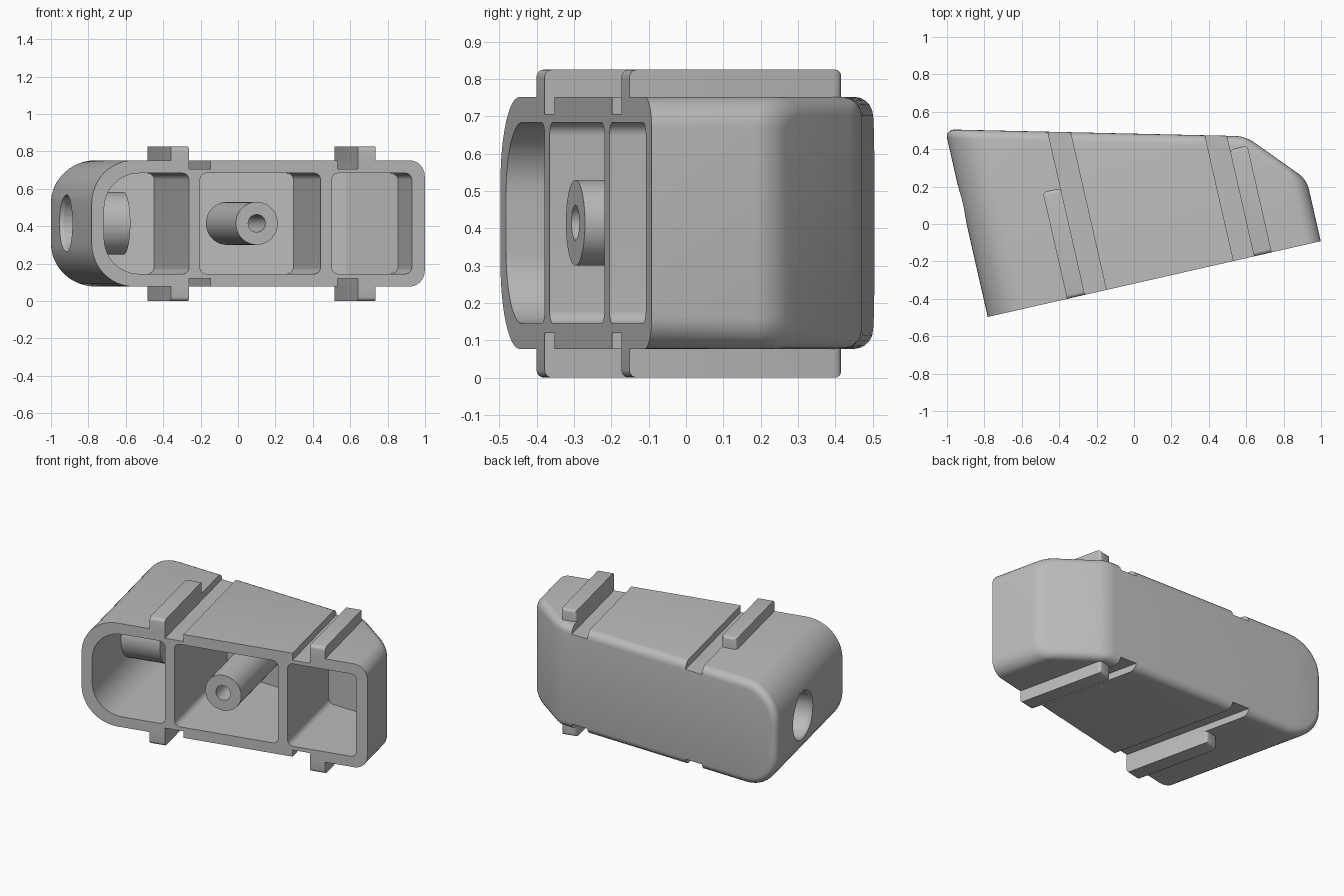
import bpy, bmesh, math
from mathutils import Vector, Matrix

if "Cube" in bpy.data.objects:
    bpy.data.objects.remove(bpy.data.objects["Cube"], do_unlink=True)

# Local frame: x along the open front, y into the housing, z up
ANGLE = math.atan2(0.405, 1.78)
ORIGIN = Vector((-0.782, -0.497, 0))
FRAME = Matrix.Translation(ORIGIN) @ Matrix.Rotation(ANGLE, 4, 'Z')
TO_LOCAL = FRAME.inverted()
WIDTH, MID = 1.826, 0.4125

grey = bpy.data.materials.new("plain grey")
grey.use_nodes = True
COLOUR = (0.5, 0.5, 0.5, 1)
grey.diffuse_color = COLOUR
grey.node_tree.nodes["Principled BSDF"].inputs["Base Color"].default_value = COLOUR

# The two rear planes: long back and slanted corner (point, normal)
REAR = [(Vector((-0.97, 0.505, 0)), Vector((0.0227, 1, 0)).normalized()),
        (Vector((0.8, 0.325, 0)), Vector((0.578, 0.816, 0)).normalized())]


def finish(bm, name):
    bmesh.ops.recalc_face_normals(bm, faces=bm.faces[:])
    mesh = bpy.data.meshes.new(name)
    bm.to_mesh(mesh)
    bm.free()
    mesh.materials.append(grey)
    obj = bpy.data.objects.new(name, mesh)
    obj.location = ORIGIN
    obj.rotation_euler.z = ANGLE
    bpy.context.collection.objects.link(obj)
    return obj


def section(x0, x1, z0, z1, r_left, r_right, steps=12):
    """Rounded rectangle with separate left and right corner radii."""
    corners = [(x1, z1, r_right, 0), (x0, z1, r_left, 1),
               (x0, z0, r_left, 2), (x1, z0, r_right, 3)]
    pts = []
    for x, z, r, quarter in corners:
        cx = x - r if x == x1 else x + r
        cz = z - r if z == z1 else z + r
        for i in range(steps + 1):
            a = (quarter + i / steps) * math.pi / 2
            pts.append((cx + r * math.cos(a), cz + r * math.sin(a)))
    return pts


def shell(name, pts, front, inset, fillet):
    """Extrude a section backwards and trim it with the rear planes."""
    bm = bmesh.new()
    face = bm.faces.new([bm.verts.new((x, front, z)) for x, z in pts])
    new = bmesh.ops.extrude_face_region(bm, geom=[face])["geom"]
    bmesh.ops.translate(bm, vec=(0, 1.6, 0),
                        verts=[g for g in new if isinstance(g, bmesh.types.BMVert)])
    normals = []
    for point, normal in REAR:
        n = TO_LOCAL.to_3x3() @ normal
        cut = bmesh.ops.bisect_plane(
            bm, geom=bm.verts[:] + bm.edges[:] + bm.faces[:], dist=1e-5,
            plane_co=TO_LOCAL @ point - n * inset, plane_no=n, clear_outer=True)
        rim = [g for g in cut["geom_cut"] if isinstance(g, bmesh.types.BMEdge)]
        bmesh.ops.edgeloop_fill(bm, edges=rim)
        normals.append(n)
    bmesh.ops.recalc_face_normals(bm, faces=bm.faces[:])
    if fillet:
        edges = [e for e in bm.edges
                 if any(f.normal.dot(n) > 0.999 for f in e.link_faces for n in normals)]
        bmesh.ops.bevel(bm, geom=edges, offset=fillet, segments=5,
                        profile=0.5, affect='EDGES', clamp_overlap=True)
    return finish(bm, name)


def box(name, lo, hi):
    bm = bmesh.new()
    lo, hi = Vector(lo), Vector(hi)
    bmesh.ops.create_cube(bm, size=1, matrix=Matrix.Translation((lo + hi) / 2)
                          @ Matrix.Diagonal((hi - lo).to_4d()))
    return finish(bm, name)


def rod(name, start, end, r1, r2):
    start, end = Vector(start), Vector(end)
    turn = (end - start).to_track_quat('Z', 'Y').to_matrix().to_4x4()
    bm = bmesh.new()
    bmesh.ops.create_cone(bm, cap_ends=True, segments=48, radius1=r1, radius2=r2,
                          depth=(end - start).length,
                          matrix=Matrix.Translation((start + end) / 2) @ turn)
    return finish(bm, name)


def combine(target, tool, operation):
    mod = target.modifiers.new("combine", 'BOOLEAN')
    mod.operation, mod.object, mod.solver = operation, tool, 'EXACT'
    bpy.context.view_layer.objects.active = target
    bpy.ops.object.modifier_apply(modifier=mod.name)
    bpy.data.objects.remove(tool, do_unlink=True)


# Housing with rounded rear edges
housing = shell("housing", section(0, WIDTH, 0.077, 0.752, 0.23, 0.085), 0, 0, 0.05)

# Three pockets open to the front
for x0, x1, r_left in [(0.068, 0.533, 0.19), (0.594, 1.255, 0.035), (1.317, 1.755, 0.035)]:
    pocket = shell("pocket_cutter", section(x0, x1, 0.145, 0.683, r_left, 0.035), -0.1, 0.055, 0)
    combine(housing, pocket, 'DIFFERENCE')

# Grooves above and below
for x0, x1 in [(0.533, 0.65), (1.348, 1.46)]:
    for z0, z1 in [(0.706, 0.9), (-0.1, 0.12)]:
        combine(housing, box("groove_cutter", (x0, -0.2, z0), (x1, 1.4, z1)), 'DIFFERENCE')

# Central post and side socket
combine(housing, rod("post", (0.905, 0, 0.415), (0.905, 0.72, 0.415), 0.115, 0.115), 'UNION')
combine(housing, rod("post_bore", (0.905, -0.1, 0.415), (0.905, 0.4, 0.415), 0.047, 0.047), 'DIFFERENCE')
combine(housing, rod("socket", (0.03, 0.62, 0.415), (0.315, 0.62, 0.415), 0.167, 0.167), 'UNION')
combine(housing, rod("socket_bore", (-0.1, 0.62, 0.415), (0.29, 0.62, 0.415), 0.145, 0.145), 'DIFFERENCE')
combine(housing, rod("socket_rim", (-0.01, 0.62, 0.415), (0.02, 0.62, 0.415), 0.16, 0.145), 'DIFFERENCE')


def rib(name, x0, x1, upper):
    """Guide rib with rounded ends, mirrored for the underside."""
    length, base, top = 0.585, 0.745, 0.825
    bm = bmesh.new()
    bmesh.ops.create_cube(bm, size=1, matrix=Matrix.Translation(
        ((x0 + x1) / 2, length / 2, (base + top) / 2))
        @ Matrix.Diagonal((x1 - x0, length, top - base, 1)))
    ends = []
    for e in bm.edges:
        mid = (e.verts[0].co + e.verts[1].co) / 2
        rear = mid.y > length - 0.01 and mid.z > base + 0.01
        nose = mid.y < 0.01 and mid.z > top - 0.01
        if rear or nose:
            ends.append(e)
    bmesh.ops.bevel(bm, geom=ends, offset=0.02, segments=4, profile=0.5, affect='EDGES')
    if not upper:
        for v in bm.verts:
            v.co.z = 2 * MID - v.co.z
    return finish(bm, name)


parts = [housing]
for side, x0, x1 in [("right", 0.435, 0.533), ("left", 1.46, 1.557)]:
    for level in ("upper", "lower"):
        parts.append(rib(f"{level}_{side}_rib", x0, x1, level == "upper"))

# Smooth curves, crisp edges
bpy.ops.object.select_all(action='DESELECT')
for obj in parts:
    obj.select_set(True)
bpy.context.view_layer.objects.active = housing
bpy.ops.object.shade_smooth_by_angle(angle=math.radians(25))
